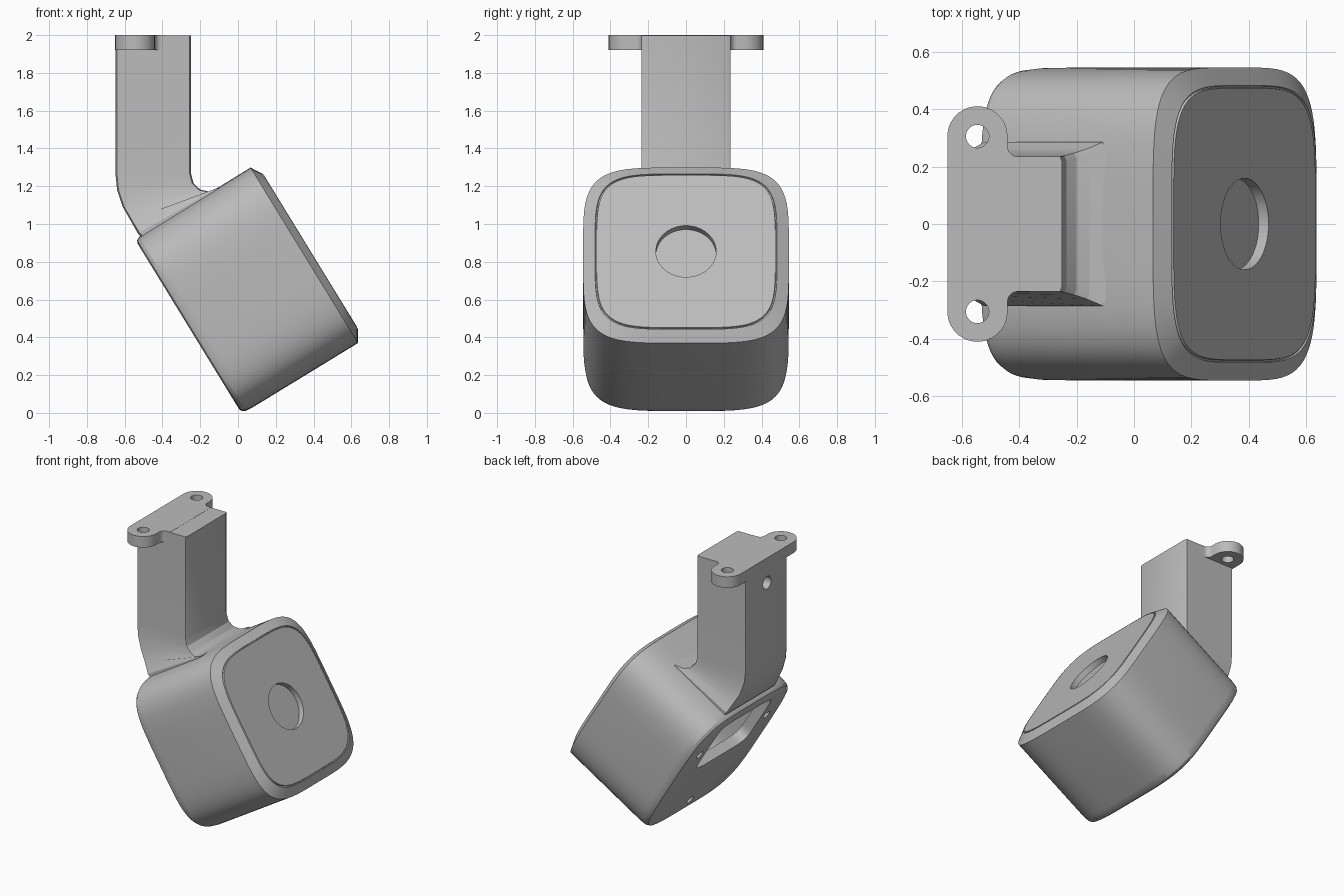
import bpy, bmesh
from math import pi, sin, cos, radians
from mathutils import Matrix, Vector

if "Cube" in bpy.data.objects:
    bpy.data.objects.remove(bpy.data.objects["Cube"], do_unlink=True)

GREY = (0.5, 0.5, 0.5, 1)
mat = bpy.data.materials.new("plain grey")
mat.use_nodes = True
mat.diffuse_color = GREY
mat.node_tree.nodes["Principled BSDF"].inputs["Base Color"].default_value = GREY

# Housing frame: x runs out of the lens, z up the face, centred on the lens axis
TILT = Matrix.Rotation(radians(-31.5), 4, 'Y') @ Matrix.Translation((0, 0, 0.528))


def loft(name, rings, matrix=Matrix()):
    """Skin matching rings of points and cap both ends."""
    bm = bmesh.new()
    loops = [[bm.verts.new(matrix @ Vector(p)) for p in ring] for ring in rings]
    n = len(loops[0])
    for a, b in zip(loops, loops[1:]):
        for i in range(n):
            j = (i + 1) % n
            bm.faces.new((a[i], a[j], b[j], b[i]))
    bm.faces.new(loops[0][::-1])
    bm.faces.new(loops[-1])
    bmesh.ops.recalc_face_normals(bm, faces=bm.faces)
    mesh = bpy.data.meshes.new(name)
    bm.to_mesh(mesh)
    bm.free()
    mesh.materials.append(mat)
    obj = bpy.data.objects.new(name, mesh)
    bpy.context.collection.objects.link(obj)
    return obj


def squircle(u, hy, hz=None, n=4.5, y=0, z=0, count=72):
    """Soft-cornered ring across the housing axis."""
    hz = hz or hy
    soft = lambda c, h: h * abs(c) ** (2 / n) * (1 if c > 0 else -1)
    angles = [2 * pi * (i + 0.5) / count for i in range(count)]
    return [(u, y + soft(cos(a), hy), z + soft(sin(a), hz)) for a in angles]


def tube(name, start, end, radius, y=0, z=0, matrix=TILT):
    return loft(name, [squircle(u, radius, n=2, y=y, z=z, count=32)
                       for u in (start, end)], matrix)


def activate(obj):
    bpy.ops.object.select_all(action='DESELECT')
    obj.select_set(True)
    bpy.context.view_layer.objects.active = obj


def cut(obj, cutter):
    cutter.hide_render = True
    mod = obj.modifiers.new("cut", 'BOOLEAN')
    mod.operation, mod.solver, mod.object = 'DIFFERENCE', 'EXACT', cutter
    activate(obj)
    bpy.ops.object.modifier_apply(modifier=mod.name)
    bpy.data.objects.remove(cutter, do_unlink=True)


# Tilted housing with chamfered front rim and a shallow groove round the face plate
sections = [(0.015, 0.515), (0.022, 0.53), (0.04, 0.54), (0.08, 0.544), (0.735, 0.545),
            (0.773, 0.482), (0.765, 0.48), (0.765, 0.475), (0.775, 0.473)]
housing = loft("housing", [squircle(u, h) for u, h in sections], TILT)
cut(housing, tube("lens_cutter", 0.735, 0.9, 0.16))
cut(housing, loft("cavity_cutter", [squircle(u, 0.46) for u in (0.09, 0.7)], TILT))
cut(housing, loft("opening_cutter", [squircle(u, 0.3, 0.22, n=7, z=0.23)
                                     for u in (-0.1, 0.12)], TILT))
# Three screw holes in the back
for k in range(3):
    a = radians(120 * k - 90)
    cut(housing, tube("screw_cutter", -0.1, 0.07, 0.03, 0.44 * cos(a), 0.44 * sin(a)))


# Arm: straight post that bends and flares into the housing
def arm_ring(xb, zb, xf, zf, hy, c=0.018):
    plan = [(0, -hy + c), (c, -hy), (1 - c, -hy), (1, -hy + c),
            (1, hy - c), (1 - c, hy), (c, hy), (0, hy - c)]
    return [(xb + t * (xf - xb), y, zb + t * (zf - zb)) for t, y in plan]


arm = loft("arm", [arm_ring(*s) for s in (
    (-0.649, 1.999, -0.25, 1.999, 0.235), (-0.649, 1.27, -0.25, 1.27, 0.235),
    (-0.64, 1.18, -0.235, 1.215, 0.238), (-0.61, 1.09, -0.2, 1.182, 0.247),
    (-0.57, 1.02, -0.155, 1.172, 0.262), (-0.53, 0.95, -0.1, 1.195, 0.285),
    (-0.48, 0.9, -0.1, 1.14, 0.285))])
cut(arm, tube("wire_hole_cutter", -0.8, -0.5, 0.045, z=1.82, matrix=Matrix()))

# Mounting flange with two rounded ears
def arc(cx, cy, r, start, end, steps):
    return [(cx + r * cos(radians(start + (end - start) * i / steps)),
             cy + r * sin(radians(start + (end - start) * i / steps)))
            for i in range(steps + 1)]


half = (arc(-0.545, 0.305, 0.105, 180, 0, 14)
        + arc(-0.405, 0.27, 0.035, 180, 270, 6) + [(-0.38, 0.235)])
outline = half + [(x, -y) for x, y in reversed(half)]
flange = loft("mounting_flange", [[(x, y, z) for x, y in outline] for z in (1.92, 2)])
upright = Matrix.Translation((-0.545, 0, 0)) @ Matrix.Rotation(-pi / 2, 4, 'Y')
for side in (-1, 1):
    cut(flange, tube("ear_hole_cutter", 1.8, 2.1, 0.04, y=0.305 * side, matrix=upright))

for obj in (housing, arm, flange):
    activate(obj)
    bpy.ops.object.shade_smooth_by_angle(angle=radians(25))
